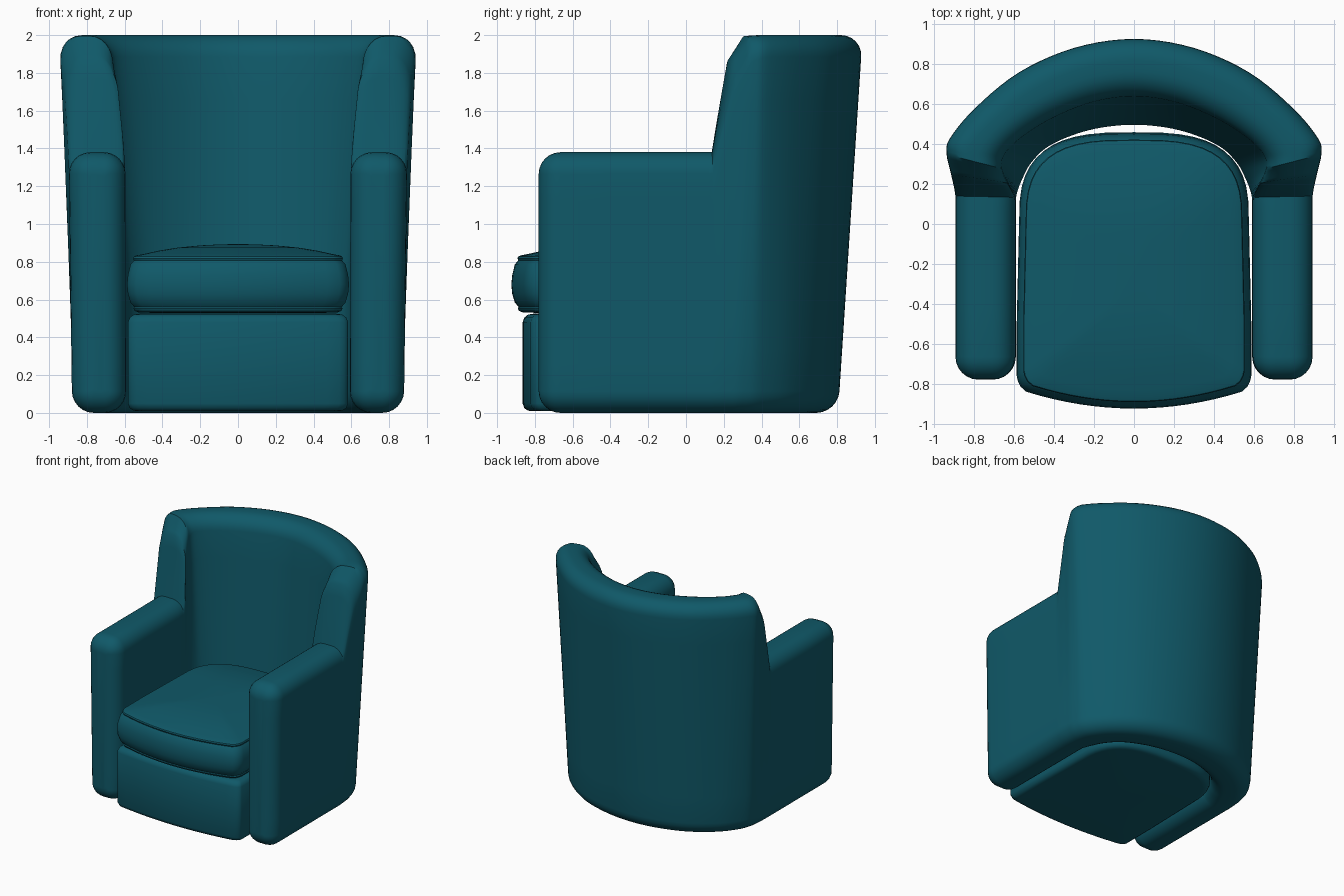
import bpy, bmesh, math
from mathutils import Vector

if "Cube" in bpy.data.objects:
    bpy.data.objects.remove(bpy.data.objects["Cube"])

teal = bpy.data.materials.new("teal_upholstery")
teal.diffuse_color = (0.005, 0.10, 0.14, 1)
teal.use_nodes = True
teal.node_tree.nodes["Principled BSDF"].inputs["Base Color"].default_value = teal.diffuse_color


def loft(name, rings, cap_points=None):
    """Skin closed rings of equal length; close the ends with faces or centre points."""
    bm = bmesh.new()
    loops = [[bm.verts.new(p) for p in r] for r in rings]
    n = len(loops[0])
    for a, b in zip(loops, loops[1:]):
        for i in range(n):
            bm.faces.new((a[i], a[(i + 1) % n], b[(i + 1) % n], b[i]))
    if cap_points:
        for loop, p in zip((loops[0], loops[-1]), cap_points):
            c = bm.verts.new(p)
            for i in range(n):
                bm.faces.new((loop[i], loop[(i + 1) % n], c))
    else:
        bm.faces.new(loops[0])
        bm.faces.new(loops[-1])
    bmesh.ops.recalc_face_normals(bm, faces=bm.faces)
    me = bpy.data.meshes.new(name)
    bm.to_mesh(me)
    bm.free()
    me.materials.append(teal)
    ob = bpy.data.objects.new(name, me)
    bpy.context.collection.objects.link(ob)
    bpy.ops.object.select_all(action='DESELECT')
    ob.select_set(True)
    bpy.context.view_layer.objects.active = ob
    bpy.ops.object.shade_smooth_by_angle(angle=math.radians(40))
    return ob


# --- arms and back: one U-shaped shell lofted from upright cross-sections ---
def section(row, inset=0.0):
    obx, oby, otx, oty, ibx, iby, itx, ity, h, k = row
    O0, O1 = Vector((obx, oby)), Vector((otx, oty))
    I0, I1 = Vector((ibx, iby)), Vector((itx, ity))

    def point(d, z, outer):
        f = z / 2
        o, i = O0.lerp(O1, f), I0.lerp(I1, f)
        v = (i - o).normalized() * d
        p = o + v if outer else i - v
        return (p.x, p.y, z)

    top, bot = h - inset, inset
    r = max(0.115 - inset, 0.015)
    half = []
    for j in range(7):                         # rounded bottom edge
        a = math.pi / 2 * j / 6
        half.append((inset + r * (1 - math.sin(a)), bot + r * (1 - math.cos(a))))
    za, zb = bot + r, top - r * k
    half += [(inset, za + (zb - za) * j / 8) for j in range(1, 8)]
    for j in range(7):                         # rounded top edge
        a = math.pi / 2 * j / 6
        half.append((inset + r * (1 - math.cos(a)), top - r * k * (1 - math.sin(a))))
    return ([point(d, z, True) for d, z in half]
            + [point(d, z, False) for d, z in reversed(half)])


def arm_row(y):
    return [.878, y, .905, y, .592, y, .597, y, 1.38, 1]


# outer foot, outer top, inner foot, inner top (x, y each), height, edge stretch
keys = [
    [.878, .14, .905, .14, .592, .12, .60, .14, 1.38, 1],
    [.872, .22, .925, .25, .578, .17, .64, .21, 1.87, 1.8],
    [.86, .30, .945, .35, .55, .23, .67, .28, 1.995, 1.2],
    [.82, .40, .93, .43, .51, .30, .66, .35, 2.0, 1],
    [.70, .55, .80, .585, .43, .38, .57, .44, 2.0, 1],
    [.50, .69, .58, .765, .30, .44, .41, .54, 2.0, 1],
    [.26, .775, .30, .89, .16, .475, .21, .62, 2.0, 1],
    [0, .805, 0, .935, 0, .488, 0, .65, 2.0, 1],
]


def flip(row):
    return [-v if i in (0, 2, 4, 6) else v for i, v in enumerate(row)]


pts = [arm_row(.06)] + keys + [flip(keys[-2])]
half_rows = []
R = 0.115
for j in range(7):                             # rounded arm front
    a = math.pi / 2 * j / 6
    half_rows.append((arm_row(-.78 + R * (1 - math.cos(a))), R * (1 - math.sin(a))))
half_rows += [(arm_row(y), 0) for y in (-.4, -.15, .06, .12)]
for s in range(1, len(keys)):                  # smooth curve through the key rows
    p0, p1, p2, p3 = pts[s - 1:s + 3]
    for q in range(5):
        t = q / 5
        row = [.5 * (2 * b + (c - a) * t + (2 * a - 5 * b + 4 * c - d) * t * t
                     + (3 * b - a - 3 * c + d) * t ** 3)
               for a, b, c, d in zip(p0, p1, p2, p3)]
        for m in (8, 9):
            row[m] = p1[m] + (p2[m] - p1[m]) * t
        half_rows.append((row, 0))
rows = half_rows + [(keys[-1], 0)] + [(flip(r), e) for r, e in reversed(half_rows)]
loft("arms_and_back", [section(r, e) for r, e in rows])


# --- seat parts: rounded plan outline stacked into rings ---
def outline(w, front, sag, back, soft):
    def fy(x):
        return front + sag * (x / w) ** 2
    half = [(w * .92 * j / 8, fy(w * .92 * j / 8)) for j in range(9)]
    yc = fy(w * .92)
    half += [(w * .965, yc + soft * .3), (w * .99, yc + soft * .65), (w, yc + soft)]
    half += [(w, -.5), (w * .99, -.25)]
    for j in range(13):                        # rounded rear
        a = math.pi / 2 * j / 12
        half.append((w * .98 * math.cos(a) ** (2 / 3), back * math.sin(a) ** (2 / 3)))
    half[-1] = (0, back)
    return half + [(-x, y) for x, y in reversed(half[1:-1])]


def slab(name, plan, profile, z_bottom, z_top):
    cy = -.23
    rings = [[(x * (1 - e / .57), cy + (y - cy) * (1 - e / .68), z) for x, y in plan]
             for e, z in profile]
    return loft(name, rings, [(0, cy, z_bottom), (0, cy, z_top)])


slab("seat_base", outline(.583, -.865, .05, .46, .04),
     [(.05, .01), (.03, .012), (.01, .025), (0, .05), (0, .27), (0, .48),
      (.01, .505), (.03, .52), (.06, .525)], .01, .525)

# cushion with seam grooves and a crowned top
slab("seat_cushion", outline(.588, -.925, .10, .455, .08),
     [(.12, .53), (.06, .532), (.04, .54), (.034, .553), (.038, .56), (.018, .585),
      (.005, .63), (0, .68), (.005, .73), (.018, .785), (.036, .808), (.032, .818),
      (.036, .828), (.05, .834), (.09, .842), (.16, .858), (.26, .875), (.38, .887),
      (.48, .892)], .53, .894)
